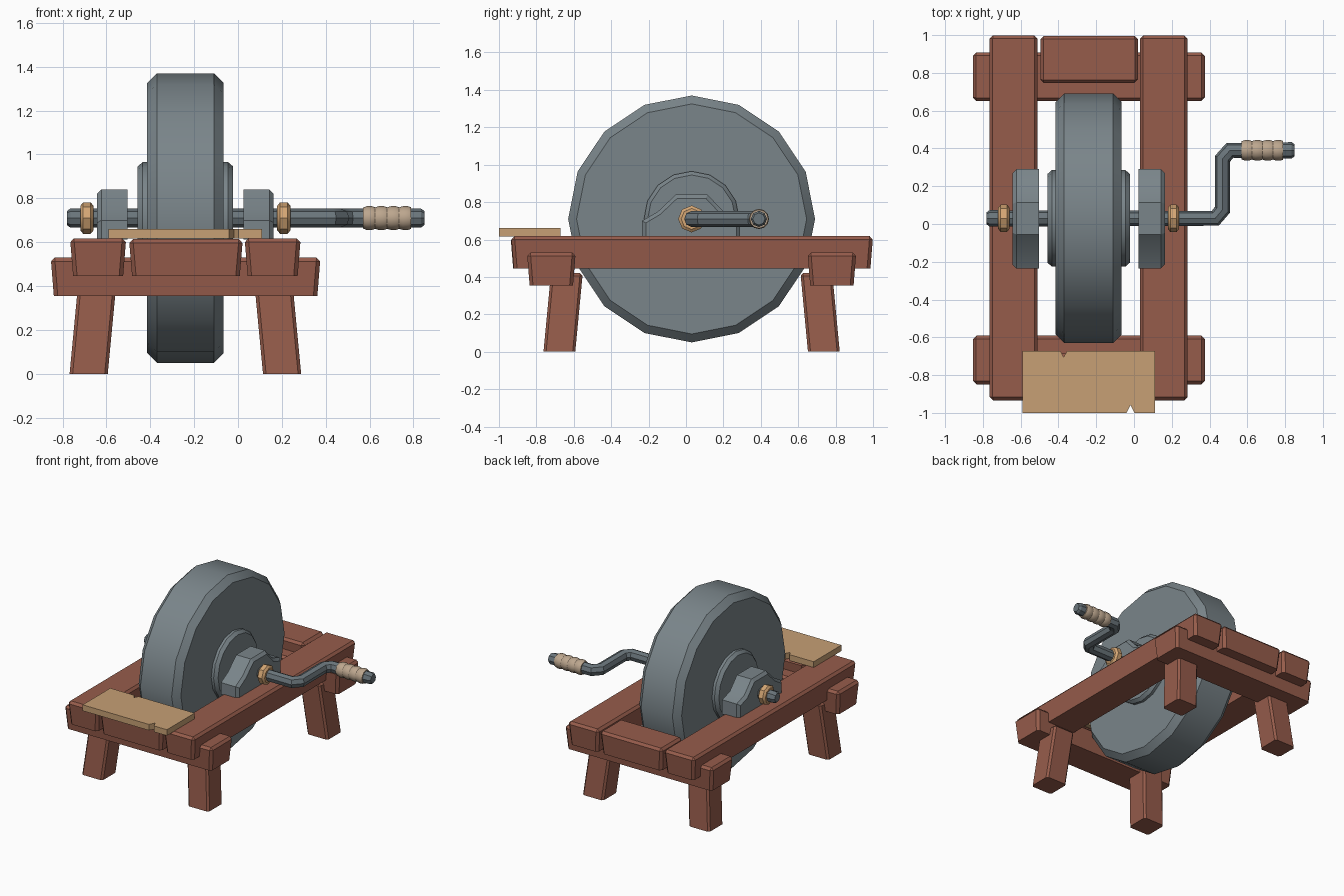
import bpy, bmesh, math

if "Cube" in bpy.data.objects:
    bpy.data.objects.remove(bpy.data.objects["Cube"])

def material(name, rgb):
    m = bpy.data.materials.new(name)
    lin = [(c / 255 / 12.92) if c < 10 else ((c / 255 + 0.055) / 1.055) ** 2.4 for c in rgb]
    m.diffuse_color = (*lin, 1)
    m.use_nodes = True
    m.node_tree.nodes["Principled BSDF"].inputs["Base Color"].default_value = m.diffuse_color
    return m

WOOD = material("red brown wood", (150, 92, 75))
PLANK = material("pale plank", (199, 160, 117))
STONE = material("grey stone", (122, 133, 138))
IRON = material("dark iron", (106, 117, 123))
BRASS = material("tan collar", (212, 166, 116))
GRIP = material("beige grip", (188, 166, 142))

CX, CY, AZ = -0.24, 0.03, 0.71      # wheel centre, axle height

def finish(bm, name, mat):
    bmesh.ops.recalc_face_normals(bm, faces=bm.faces)
    me = bpy.data.meshes.new(name)
    bm.to_mesh(me)
    bm.free()
    me.materials.append(mat)
    me.shade_smooth()
    me.set_sharp_from_angle(angle=math.radians(30))
    ob = bpy.data.objects.new(name, me)
    bpy.context.collection.objects.link(ob)
    return ob

def beam(name, x, y, z, taper=0.014, bevel=0.018, lean=(0, 0)):
    """Box, narrower at the bottom, with chamfered top and upright edges."""
    bm = bmesh.new()
    bmesh.ops.create_cube(bm, size=1)
    for v in bm.verts:
        sx, sy, low = v.co.x * 2, v.co.y * 2, v.co.z < 0
        t = taper if low else 0
        v.co.x = sum(x) / 2 + sx * ((x[1] - x[0]) / 2 - t) + (lean[0] if low else 0)
        v.co.y = sum(y) / 2 + sy * ((y[1] - y[0]) / 2 - t) + (lean[1] if low else 0)
        v.co.z = z[0] if low else z[1]
    edges = [e for e in bm.edges if any(v.co.z > z[0] + 0.01 for v in e.verts)]
    bmesh.ops.bevel(bm, geom=edges, offset=bevel, segments=1, affect='EDGES')
    return finish(bm, name, WOOD)

def lathe(name, profile, sides, mat, cy=CY):
    """Closed solid turned about an x-parallel axis; profile is (x, radius)."""
    bm = bmesh.new()
    rings = []
    for x, r in profile:
        rings.append([bm.verts.new((x, cy + r * math.sin(2 * math.pi * i / sides),
                                    AZ + r * math.cos(2 * math.pi * i / sides)))
                      for i in range(sides)])
    for a, b in zip(rings, rings[1:]):
        for i in range(sides):
            j = (i + 1) % sides
            bm.faces.new((a[i], a[j], b[j], b[i]))
    bm.faces.new(rings[0])
    bm.faces.new(rings[-1])
    return finish(bm, name, mat)

def prism(name, points, direction, mat):
    bm = bmesh.new()
    f = bm.faces.new([bm.verts.new(p) for p in points])
    ext = bmesh.ops.extrude_face_region(bm, geom=[f], use_keep_orig=True)
    verts = [g for g in ext['geom'] if isinstance(g, bmesh.types.BMVert)]
    bmesh.ops.translate(bm, verts=verts, vec=direction)
    return bm, name, mat

# Frame: long rails, short beams between them, lower cross beams
for side, s in (("left", -1), ("right", 1)):
    xs = sorted((CX + s * 0.27, CX + s * 0.526))
    beam(side + "_rail", xs, (-0.935, 1.0), (0.445, 0.618))
for end, s in (("front", -1), ("back", 1)):
    ys = sorted((CY + s * 0.715, CY + s * 0.968))
    beam(end + "_short_beam", (-0.497, 0.022), ys, (0.445, 0.614))
    ys = sorted((CY + s * 0.62, CY + s * 0.88))
    beam(end + "_cross_beam", (-0.854, 0.376), ys, (0.355, 0.53))
    # Splayed legs
    for side, t in (("left", -1), ("right", 1)):
        lx, ly = CX + t * 0.401, CY + s * 0.667
        beam(f"{end}_{side}_leg", (lx - 0.087, lx + 0.087), (ly - 0.085, ly + 0.085),
             (0, 0.42), taper=0, bevel=0.014, lean=(t * 0.04, s * 0.04))

# Grinding wheel and its hub
lathe("grinding_wheel", [(CX - 0.175, 0.615), (CX - 0.13, 0.66),
                         (CX + 0.13, 0.66), (CX + 0.175, 0.615)], 16, STONE)
lathe("wheel_hub", [(CX - 0.218, 0.235), (CX - 0.195, 0.255),
                    (CX + 0.195, 0.255), (CX + 0.218, 0.235)], 16, STONE)

# Bearing blocks with chamfered outer edges
outline = [(-0.235, 0.612), (-0.235, 0.70), (-0.15, 0.75), (-0.055, 0.84),
           (0.115, 0.84), (0.20, 0.75), (0.29, 0.72), (0.29, 0.612)]
for side, s in (("left", -1), ("right", 1)):
    inner, outer = CX + s * 0.264, CX + s * 0.403
    bm, n, m = prism(side + "_bearing", [(inner, y, z) for y, z in outline],
                     (outer - inner, 0, 0), STONE)
    rim = [e for e in bm.edges if all(abs(v.co.x - outer) < 1e-4 for v in e.verts)
           and max(v.co.z for v in e.verts) > 0.65]
    bmesh.ops.bevel(bm, geom=rim, offset=0.02, segments=1, affect='EDGES')
    finish(bm, n, m)
    # Collar on the axle
    c = CX + s * 0.449
    lathe(side + "_collar", [(c - 0.03, 0.056), (c - 0.017, 0.072),
                             (c + 0.017, 0.072), (c + 0.03, 0.056)], 8, BRASS)

# Axle and crank as one bent rod
path = [(-0.78, CY, 0.75), (-0.765, CY, 1), (0.43, CY, 1), (0.468, 0.075, 1),
        (0.468, 0.345, 1), (0.508, 0.39, 1), (0.835, 0.39, 1), (0.85, 0.39, 0.75)]
cu = bpy.data.curves.new("axle_crank", 'CURVE')
cu.dimensions = '3D'
cu.bevel_depth = 0.043
cu.bevel_resolution = 2
cu.use_fill_caps = True
sp = cu.splines.new('POLY')
sp.points.add(len(path) - 1)
for p, (x, y, r) in zip(sp.points, path):
    p.co = (x, y, AZ, 1)
    p.radius = r
tmp = bpy.data.objects.new("axle_curve", cu)
bpy.context.collection.objects.link(tmp)
bm = bmesh.new()
bm.from_mesh(tmp.to_mesh())
bmesh.ops.remove_doubles(bm, verts=bm.verts, dist=1e-4)
bpy.data.objects.remove(tmp)
finish(bm, "axle_crank", IRON)

# Ribbed hand grip
grip = [(0.57, 0.048)]
for i in range(4):
    x = 0.575 + i * 0.055
    grip += [(x + 0.012, 0.054), (x + 0.036, 0.054), (x + 0.05, 0.049)]
lathe("hand_grip", grip, 12, GRIP, cy=0.39)

# Tool rest plank with two chipped notches
z0 = 0.616
pts = [(-0.59, -1.0), (-0.04, -1.0), (-0.018, -0.958), (0.002, -1.0), (0.11, -1.0),
       (0.11, -0.672), (-0.355, -0.672), (-0.372, -0.705), (-0.39, -0.672), (-0.59, -0.672)]
finish(*prism("tool_rest_plank", [(x, y, z0) for x, y in pts], (0, 0, 0.045), PLANK))
